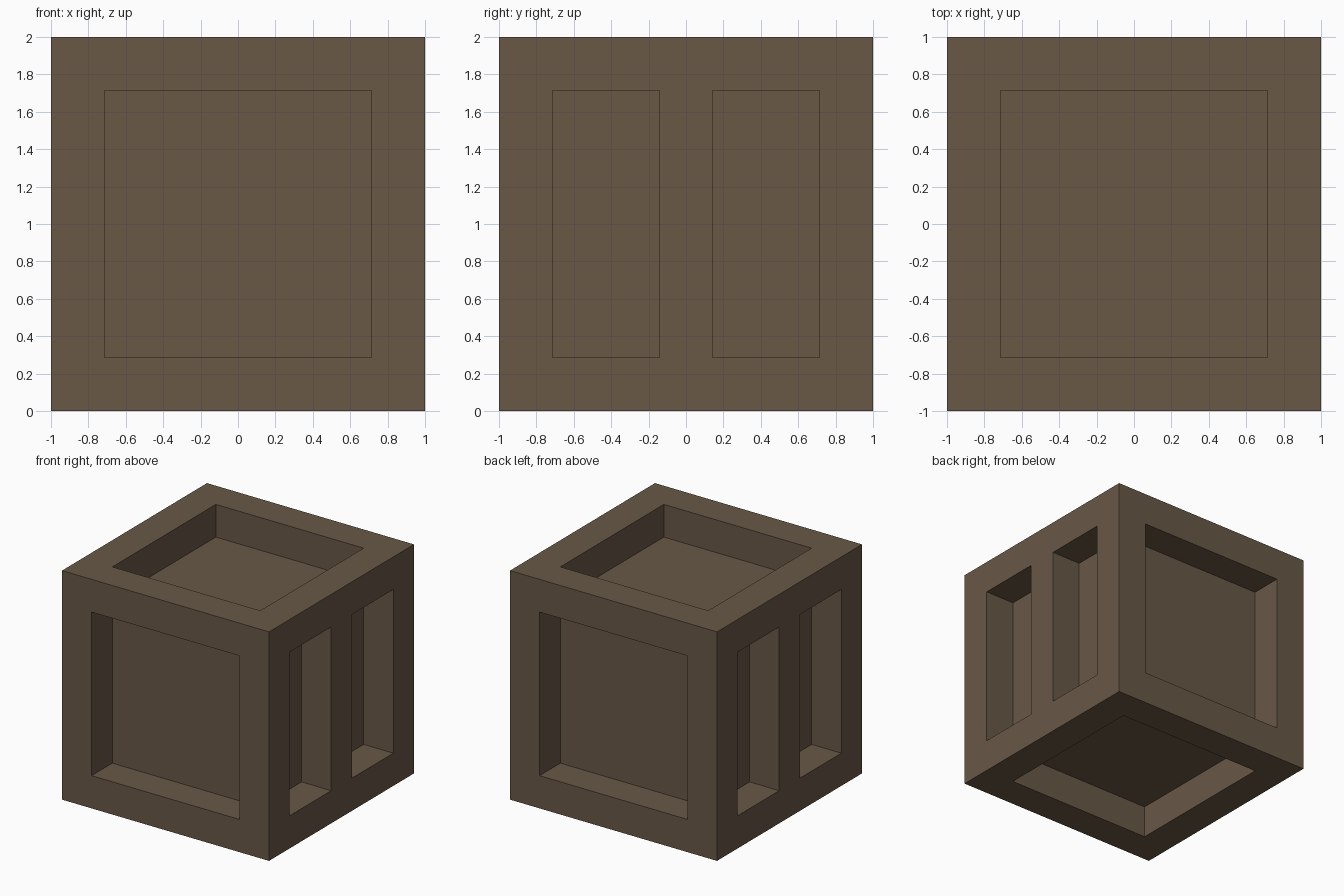
import bpy
import bmesh
from mathutils import Vector

# Remove the default cube
default = bpy.data.objects.get("Cube")
if default:
    bpy.data.objects.remove(default, do_unlink=True)

UNIT = 2 / 7          # frame width and recess depth
HALF_BAR = UNIT / 2   # half the width of the side divider

# Single brown material
colour = (0.14, 0.098, 0.062, 1)
brown = bpy.data.materials.new("dark_brown_wood")
brown.use_nodes = True
brown.diffuse_color = colour
shader = next(n for n in brown.node_tree.nodes if n.type == 'BSDF_PRINCIPLED')
shader.inputs["Base Color"].default_value = colour
shader.inputs["Roughness"].default_value = 0.9

# Solid block standing on the ground
bm = bmesh.new()
bmesh.ops.create_cube(bm, size=2)
bmesh.ops.translate(bm, verts=bm.verts, vec=(0, 0, 1))
bm.normal_update()

# Border frame on every side
panels = list(bm.faces)
bmesh.ops.inset_individual(bm, faces=panels, thickness=UNIT, use_even_offset=True)
bm.normal_update()

# Upright divider on the left and right panels
recesses = [f for f in panels if abs(f.normal.x) < 0.5]
for panel in [f for f in panels if abs(f.normal.x) > 0.5]:
    pieces = [panel]
    for y in (-HALF_BAR, HALF_BAR):
        geom = pieces + list({e for f in pieces for e in f.edges}) \
            + list({v for f in pieces for v in f.verts})
        cut = bmesh.ops.bisect_plane(bm, geom=geom, dist=1e-5,
                                     plane_co=(0, y, 0), plane_no=(0, 1, 0))
        pieces = [g for g in cut["geom"] if isinstance(g, bmesh.types.BMFace)]
    recesses += [f for f in pieces if abs(f.calc_center_median().y) > HALF_BAR]

# Sink the panels into the block
for face in recesses:
    face.normal_update()
    inward = Vector(face.normal) * -UNIT
    sunk = bmesh.ops.extrude_discrete_faces(bm, faces=[face])["faces"][0]
    bmesh.ops.translate(bm, verts=list(sunk.verts), vec=inward)
bm.normal_update()

mesh = bpy.data.meshes.new("crate")
bm.to_mesh(mesh)
bm.free()
mesh.materials.append(brown)
crate = bpy.data.objects.new("crate", mesh)
bpy.context.collection.objects.link(crate)
